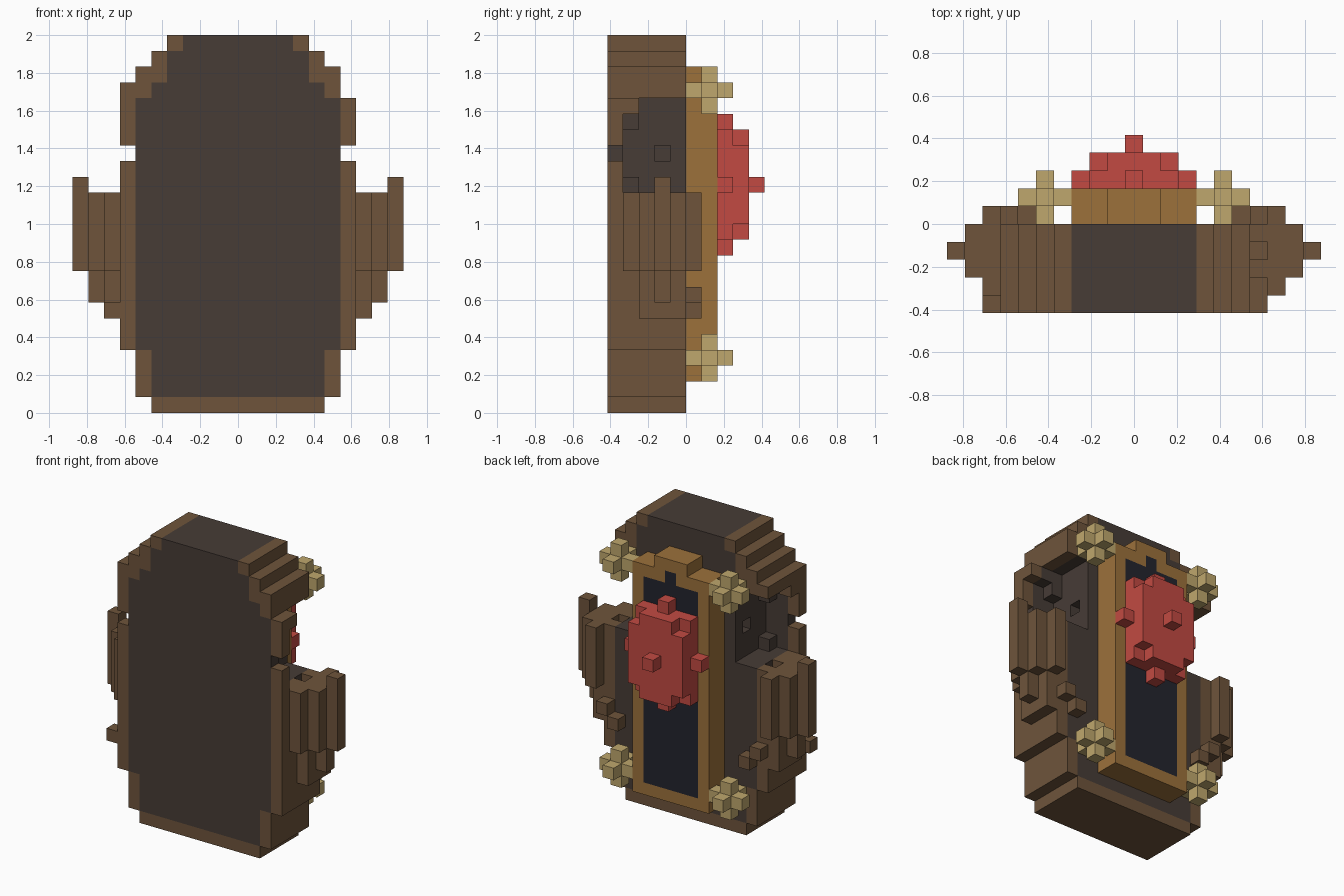
import bpy, bmesh
from mathutils import Vector

U = 1 / 12  # edge of one block

if "Cube" in bpy.data.objects:
    bpy.data.objects.remove(bpy.data.objects["Cube"])


def material(name, rgb):
    linear = [((c / 255 + 0.055) / 1.055) ** 2.4 for c in rgb] + [1]
    mat = bpy.data.materials.new(name)
    mat.use_nodes = True
    mat.diffuse_color = linear
    bsdf = next(n for n in mat.node_tree.nodes if n.type == "BSDF_PRINCIPLED")
    bsdf.inputs["Base Color"].default_value = linear
    bsdf.inputs["Roughness"].default_value = 0.9
    return mat


wood = material("brown wood", (110, 84, 59))
dark = material("dark wood", (71, 60, 54))
gold = material("amber frame", (156, 113, 59))
straw = material("pale straw", (191, 167, 109))
red = material("red", (194, 74, 66))
night = material("night blue", (35, 36, 46))


def box(x, y, z):
    """Set of block cells; each argument is an inclusive (low, high) range."""
    return {(i, j, k) for i in range(x[0], x[1] + 1)
            for j in range(y[0], y[1] + 1) for k in range(z[0], z[1] + 1)}


def flip(cells):
    return {(-i, j, k) for i, j, k in cells}


def build(name, cells, mats, rule=lambda c, n: 0):
    """Skin the outside of a set of cells and merge the flat faces."""
    bm = bmesh.new()
    seen = {}
    for cell in sorted(cells):
        for axis in range(3):
            for sign in (-1, 1):
                n = [0, 0, 0]
                n[axis] = sign
                if tuple(a + b for a, b in zip(cell, n)) in cells:
                    continue
                a, b = (axis + 1) % 3, (axis + 2) % 3
                ring = []
                for p, q in ((-1, -1), (1, -1), (1, 1), (-1, 1)):
                    h = [0, 0, 0]
                    h[axis], h[a], h[b] = sign, p, q
                    key = tuple(2 * c + d for c, d in zip(cell, h))
                    if key not in seen:
                        # blocks are centred in x, and start on the grid in y and z
                        seen[key] = bm.verts.new(
                            (Vector(key) + Vector((0, 1, 1))) * U / 2)
                    ring.append(seen[key])
                face = bm.faces.new(ring if sign > 0 else ring[::-1])
                face.material_index = rule(cell, n)
    bmesh.ops.dissolve_limit(bm, angle_limit=0.01, verts=bm.verts[:],
                             edges=bm.edges[:], delimit={"MATERIAL"})
    bmesh.ops.triangulate(bm, faces=[f for f in bm.faces if len(f.verts) > 4])
    mesh = bpy.data.meshes.new(name)
    bm.to_mesh(mesh)
    bm.free()
    for m in mats:
        mesh.materials.append(m)
    obj = bpy.data.objects.new(name, mesh)
    bpy.context.collection.objects.link(obj)
    return obj


# Body: a stepped slab, wooden rim around a dark core
# rows: first layer, last layer, half width, half width of the dark core
rows = [(0, 0, 5, -1), (1, 3, 6, 5), (4, 19, 7, 6), (20, 20, 6, 5),
        (21, 21, 6, 4), (22, 22, 5, 4), (23, 23, 4, 3)]
body, core = box((-7, -7), (-5, -1), (20, 20)), {}
for lo, hi, half, inner in rows:
    body |= box((-half, half), (-5, -1), (lo, hi))
    for k in range(lo, hi + 1):
        core[k] = inner

# Rounded shoulder sockets, cut on both sides
socket = box((5, 7), (-4, -1), (14, 18)) | box((5, 7), (-3, -1), (19, 19))
socket -= {(5, -4, 14), (5, -4, 18)}
socket |= {(7, -5, 16), (4, -2, 16), (7, -2, 13)}
body -= socket | flip(socket)
build("body", body, [wood, dark], lambda c, n: int(abs(c[0]) <= core[c[2]]))

# Arms: bundles of upright posts with ragged lower ends
arm = (box((8, 8), (-4, 0), (9, 13)) | box((9, 9), (-3, -1), (9, 13))
       | box((10, 10), (-2, -2), (9, 14)) | box((9, 9), (-2, -2), (7, 8))
       | box((8, 8), (-3, -1), (6, 8)) | {(7, 0, 7), (6, 0, 6)})
build("left_arm", arm, [wood])
build("right_arm", flip(arm) | {(-8, -5, 6)}, [wood])

# Door frame with an arched top, and its dark panel
panel = box((-2, 2), (0, 1), (3, 19)) | box((0, 0), (0, 1), (20, 20))
frame = box((-3, 3), (0, 1), (2, 20)) | box((-1, 1), (0, 1), (21, 21))
build("door", frame, [gold, night],
      lambda c, n: int(c in panel and n[1] == 1))

# Four straw knots around the frame
for x, side in ((5, "left"), (-5, "right")):
    for z, level in ((20, "upper"), (3, "lower")):
        knot = (box((x - 1, x + 1), (1, 1), (z, z))
                | box((x, x), (0, 2), (z, z)) | box((x, x), (1, 1), (z - 1, z + 1)))
        build(f"{level}_{side}_knot", knot, [straw])

# Red ball with a stud on each side
ball = box((-2, 2), (2, 3), (11, 17))
ball -= {(x, 3, z) for x in (-2, 2) for z in (11, 17)}
ball |= {(0, 4, 14), (3, 2, 14), (-3, 2, 14), (0, 2, 18), (0, 2, 10)}
build("red_ball", ball, [red])
